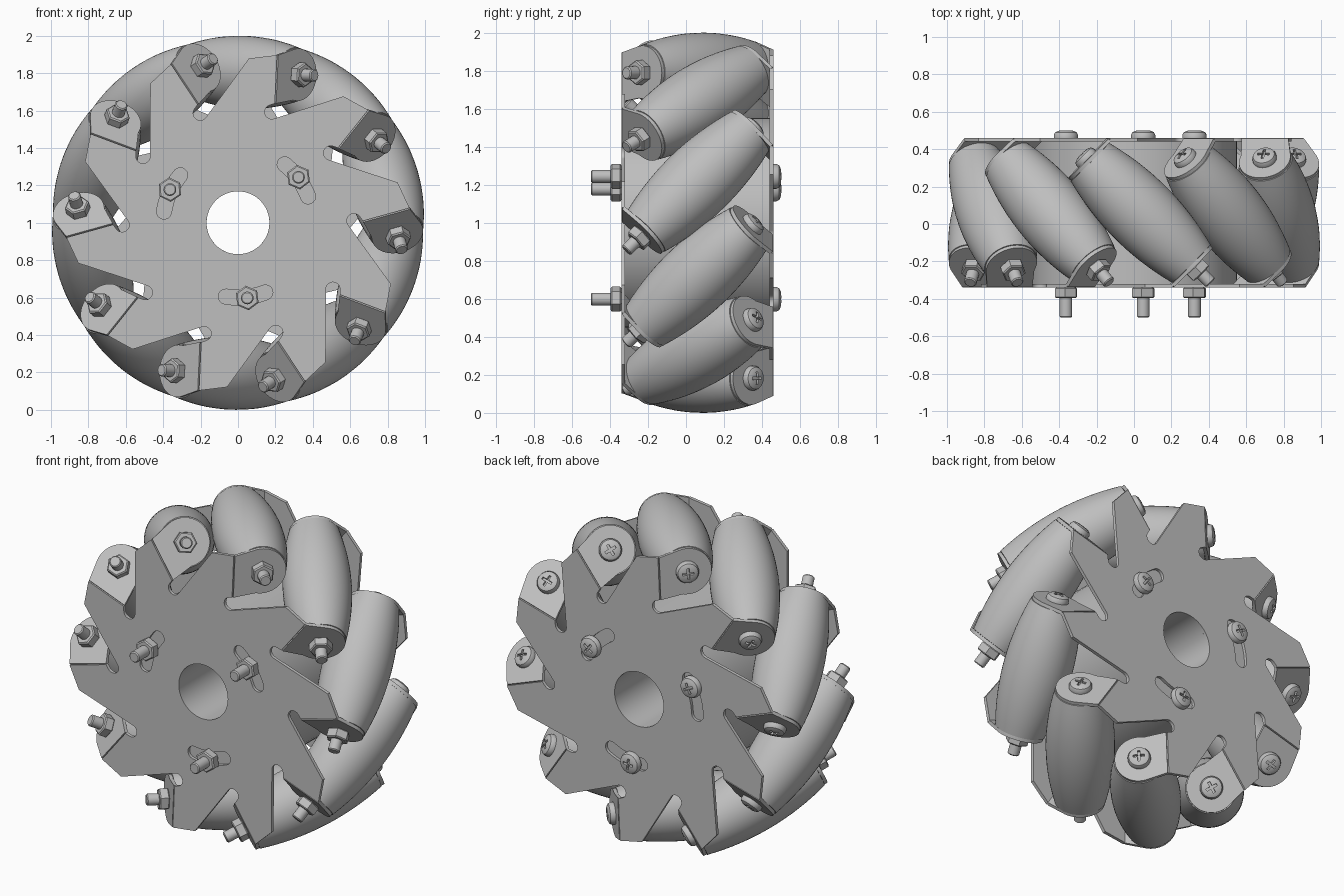
import bpy, bmesh
from math import cos, sin, pi, radians
from mathutils import Matrix, Vector

cube = bpy.data.objects.get("Cube")
if cube:
    bpy.data.objects.remove(cube)

COUNT = 10            # rollers
PHASE = radians(15.5) # angle of the first roller
AXIS_R = 0.805        # distance of roller axes from the wheel axis
ROLLER_HALF = 0.384
TAB_Z = 0.395
THICK = 0.01          # half sheet thickness

steel = bpy.data.materials.new("light_grey")
steel.use_nodes = True
grey = (0.52, 0.52, 0.52, 1)
steel.diffuse_color = grey
steel.node_tree.nodes["Principled BSDF"].inputs["Base Color"].default_value = grey

# Wheel frame: local z points to the front, origin in the wheel centre
WHEEL = Matrix.Translation((0, 0.06, 1)) @ Matrix.Rotation(pi / 2, 4, 'X')


def finish(mesh):
    mesh.materials.clear()
    mesh.materials.append(steel)
    mesh.shade_smooth()
    mesh.set_sharp_from_angle(angle=radians(30))
    return mesh


def place(name, mesh, matrix):
    ob = bpy.data.objects.new(name, mesh)
    bpy.context.collection.objects.link(ob)
    ob.matrix_world = WHEEL @ matrix
    return ob


def lathe(name, profile, steps, closed=False):
    """Revolve (radius, z) points about z."""
    bm = bmesh.new()
    vs = [bm.verts.new((r, 0, z)) for r, z in profile]
    es = [bm.edges.new(p) for p in zip(vs, vs[1:])]
    if closed:
        es.append(bm.edges.new((vs[-1], vs[0])))
    bmesh.ops.spin(bm, geom=vs + es, axis=(0, 0, 1), cent=(0, 0, 0),
                   angle=2 * pi, steps=steps)
    bmesh.ops.remove_doubles(bm, verts=bm.verts, dist=1e-5)
    bmesh.ops.recalc_face_normals(bm, faces=bm.faces)
    mesh = bpy.data.meshes.new(name)
    bm.to_mesh(mesh)
    bm.free()
    return finish(mesh)


def evaluated(ob, helpers=()):
    """Bake an object to a mesh and drop it with its helpers."""
    bpy.context.view_layer.update()
    deps = bpy.context.evaluated_depsgraph_get()
    mesh = bpy.data.meshes.new_from_object(ob.evaluated_get(deps))
    for o in (ob, *helpers):
        bpy.data.objects.remove(o)
    return finish(mesh)


def sheet(name, outlines):
    """Flat sheet from closed outlines; inner outlines become holes."""
    cu = bpy.data.curves.new(name, 'CURVE')
    cu.dimensions = '2D'
    cu.fill_mode = 'BOTH'
    cu.extrude = THICK
    for pts in outlines:
        sp = cu.splines.new('POLY')
        sp.points.add(len(pts) - 1)
        for p, (x, y) in zip(sp.points, pts):
            p.co = (x, y, 0, 1)
        sp.use_cyclic_u = True
    ob = bpy.data.objects.new(name, cu)
    bpy.context.collection.objects.link(ob)
    return evaluated(ob)


def arc(cx, cy, r, a0, a1, n):
    return [(cx + r * cos(a0 + (a1 - a0) * i / n),
             cy + r * sin(a0 + (a1 - a0) * i / n)) for i in range(n + 1)]


def turn(pts, a):
    return [(x * cos(a) - y * sin(a), x * sin(a) + y * cos(a)) for x, y in pts]


# Side plate: star outline with a slot beside every tab
FOLD = -0.169
side = radians(21)
sector = [(0.88, -0.02), (0.905, FOLD), (0.646, FOLD)]
sector += arc(0.60, -0.155, 0.038, side, side + pi, 10)
outline = []
for k in range(COUNT):
    outline += turn(sector, PHASE - k * 2 * pi / COUNT)
holes = [arc(0, 0, 0.168, 0, 2 * pi * 63 / 64, 63)]
swing = 0.27
slot = (arc(0, 0, 0.44, -swing, swing, 8)
        + arc(0.4 * cos(swing), 0.4 * sin(swing), 0.04, swing, swing + pi, 8)[1:-1]
        + arc(0, 0, 0.36, swing, -swing, 8)
        + arc(0.4 * cos(swing), -0.4 * sin(swing), 0.04, pi - swing, 2 * pi - swing, 8)[1:-1])
holes += [turn(slot, radians(a)) for a in (36, 156, 276)]
plate = sheet("side_plate", [outline] + holes)

# Bent tab with a round end, drawn around the roller axis
fold_y = 0.156
tab = sheet("tab", [[(0.1, fold_y)] + arc(0, 0, 0.14, radians(12), radians(-192), 28)
                    + [(0.646 - AXIS_R, fold_y)]])

# Barrel roller
n = 16
barrel = [(0, -ROLLER_HALF)]
for i in range(n + 1):
    t = ROLLER_HALF * (2 * i / n - 1)
    barrel.append((0.195 - 0.34 * t * t, t))
barrel.append((0, ROLLER_HALF))
roller = lathe("roller", barrel, 48)

# Fasteners
nut = lathe("nut", [(0, 0), (0.058, 0), (0.066, 0.006), (0.066, 0.05),
                    (0.058, 0.056), (0, 0.056)], 6)


def shaft_mesh(tip):
    return lathe("shaft", [(0, 0.38), (0.034, 0.38), (0.034, tip - 0.006),
                           (0.028, tip), (0, tip)], 20)


dome = lathe("dome", [(0, 0), (0.065, 0), (0.065, 0.016), (0.058, 0.03),
                      (0.042, 0.038), (0.02, 0.041), (0, 0.041)], 28)
head_ob = place("dome", dome, Matrix())
cutters = []
for size in ((0.066, 0.014, 0.04), (0.014, 0.066, 0.04)):
    bm = bmesh.new()
    bmesh.ops.create_cube(bm, size=1, matrix=Matrix.Translation((0, 0, 0.042))
                          @ Matrix.Diagonal((*size, 1)))
    me = bpy.data.meshes.new("cross_cutter")
    bm.to_mesh(me)
    bm.free()
    cutter = place("cross_cutter", me, Matrix())
    cutter.hide_render = True
    mod = head_ob.modifiers.new("cross", 'BOOLEAN')
    mod.operation = 'DIFFERENCE'
    mod.solver = 'EXACT'
    mod.object = cutter
    cutters.append(cutter)
head = evaluated(head_ob, cutters)

# Plates: the back one is the front one flipped about a roller's radius
flip_angle = PHASE + radians(144)
flip = Matrix.Rotation(pi, 4, Vector((cos(flip_angle), sin(flip_angle), 0)))
front = Matrix.Translation((0, 0, 0.39))
place("front_plate", plate, front)
place("back_plate", plate, flip @ front)

# Hub drum with bore
drum = lathe("hub_drum", [(0.168, -0.382), (0.55, -0.382), (0.55, 0.382),
                          (0.168, 0.382)], 64, closed=True)
place("hub_drum", drum, Matrix())

half_turn = Matrix.Rotation(pi, 4, 'X')


def bolt(name, frame, shaft, seat):
    place(name + "_shaft", shaft, frame)
    place(name + "_nut", nut, frame @ Matrix.Translation((0, 0, seat)))
    place(name + "_head", head, frame @ half_turn @ Matrix.Translation((0, 0, seat)))


# Rollers with their tabs and bolts
roller_shaft = shaft_mesh(0.53)
for k in range(COUNT):
    frame = (Matrix.Rotation(PHASE + k * 2 * pi / COUNT, 4, 'Z')
             @ Matrix.Translation((AXIS_R, 0, 0)) @ Matrix.Rotation(pi / 4, 4, 'X'))
    place("roller", roller, frame)
    lift = Matrix.Translation((0, 0, TAB_Z))
    place("front_tab", tab, frame @ lift)
    place("back_tab", tab, frame @ half_turn @ lift)
    bolt("roller_bolt", frame, roller_shaft, TAB_Z + THICK)

# Hub bolts
hub_shaft = shaft_mesh(0.56)
for a in (37, 154, 277):
    frame = Matrix.Rotation(radians(a), 4, 'Z') @ Matrix.Translation((0.405, 0, 0))
    bolt("hub_bolt", frame, hub_shaft, 0.4)
